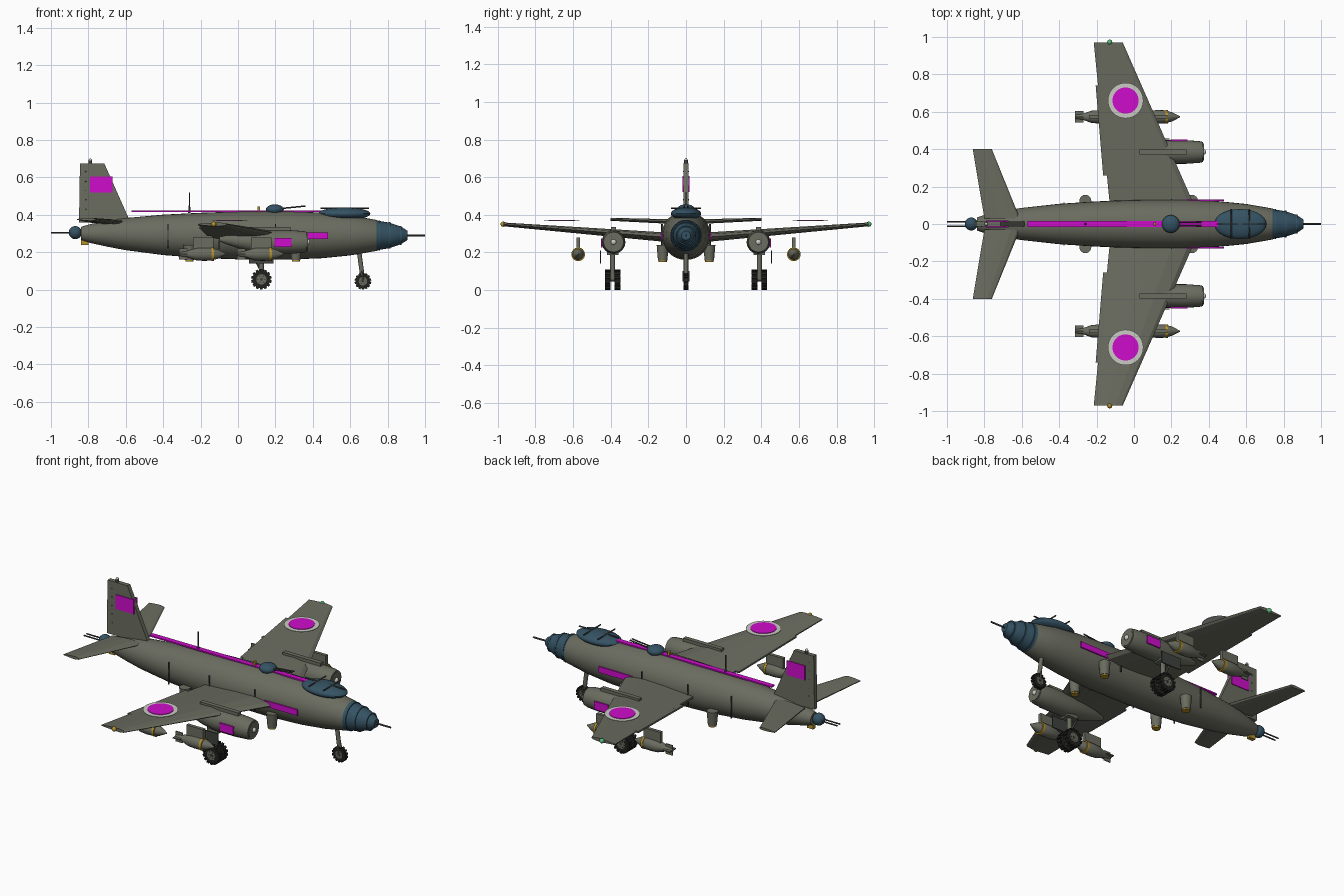
import bpy, bmesh
from math import pi, sin, cos, radians
from mathutils import Vector, Matrix

cube = bpy.data.objects.get("Cube")
if cube:
    bpy.data.objects.remove(cube, do_unlink=True)


def material(name, r, g, b):
    m = bpy.data.materials.new(name)
    m.use_nodes = True
    m.diffuse_color = (r, g, b, 1)
    m.node_tree.nodes["Principled BSDF"].inputs["Base Color"].default_value = (r, g, b, 1)
    return m


BODY = material("olive grey", .145, .15, .115)
GLASS = material("blue glass", .035, .085, .125)
MAGENTA = material("magenta", .62, .004, .6)
PALE = material("pale grey", .6, .6, .56)
RUBBER = material("black rubber", .015, .015, .014)
METAL = material("gun metal", .05, .055, .05)
YELLOW = material("yellow", .45, .28, .025)
GREEN = material("green light", .1, .5, .2)
SIDES = ((1, "left"), (-1, "right"))


def finish(name, bm, *mats, smooth=False):
    bmesh.ops.recalc_face_normals(bm, faces=bm.faces)
    me = bpy.data.meshes.new(name)
    bm.to_mesh(me)
    bm.free()
    ob = bpy.data.objects.new(name, me)
    bpy.context.collection.objects.link(ob)
    for m in mats:
        me.materials.append(m)
    if smooth:
        bpy.ops.object.select_all(action="DESELECT")
        ob.select_set(True)
        bpy.context.view_layer.objects.active = ob
        bpy.ops.object.shade_smooth_by_angle(angle=radians(35))
    return ob


def loft(name, loops, *mats, smooth=False):
    """Skin closed loops of points and cap both ends."""
    bm = bmesh.new()
    rows = [[bm.verts.new(p) for p in loop] for loop in loops]
    n = len(rows[0])
    for a, b in zip(rows, rows[1:]):
        for i in range(n):
            j = (i + 1) % n
            bm.faces.new((a[i], a[j], b[j], b[i]))
    bm.faces.new(rows[0])
    bm.faces.new(rows[-1])
    return finish(name, bm, *mats, smooth=smooth)


def lathe(name, profile, y, *mats, seg=24):
    """Round body along x from (x, radius, centre height) stations."""
    turn = [2 * pi * i / seg for i in range(seg)]
    return loft(name, [[(x, y + r * cos(t), z + r * sin(t)) for t in turn]
                       for x, r, z in profile], *mats, smooth=True)


def box(name, lo, hi, mat):
    bm = bmesh.new()
    lo, hi = Vector(lo), Vector(hi)
    bmesh.ops.create_cube(bm, size=1, matrix=Matrix.Translation((lo + hi) / 2)
                          @ Matrix.Diagonal((*(hi - lo), 1)))
    return finish(name, bm, mat)


def ball(name, c, size, mat, seg=20):
    bm = bmesh.new()
    bmesh.ops.create_uvsphere(bm, u_segments=seg, v_segments=seg // 2, radius=1,
                              matrix=Matrix.Translation(c) @ Matrix.Diagonal((*size, 1)))
    return finish(name, bm, mat, smooth=True)


def rod(name, p, q, r, mat, r2=None, seg=12):
    p, q = Vector(p), Vector(q)
    d = q - p
    bm = bmesh.new()
    bmesh.ops.create_cone(bm, cap_ends=True, segments=seg, radius1=r,
                          radius2=r if r2 is None else r2, depth=d.length,
                          matrix=Matrix.Translation((p + q) / 2)
                          @ d.to_track_quat("Z", "Y").to_matrix().to_4x4())
    return finish(name, bm, mat, smooth=True)


def lens(x0, x1, y, z, t):
    """Aerofoil section between trailing edge x0 and leading edge x1."""
    shape = ((0, .25), (.45, .85), (.75, 1), (.94, .6), (1, 0))
    up = [(x0 + (x1 - x0) * u, y, z + t * v) for u, v in shape]
    down = [(x0 + (x1 - x0) * u, y, z - t * v) for u, v in shape[-2::-1]]
    return up + down


# Fuselage with glazed nose
fuselage = lathe("fuselage", [
    (-.84, .035, .3), (-.8, .048, .3), (-.7, .07, .3), (-.6, .086, .297), (-.4, .108, .293),
    (-.2, .121, .29), (0, .128, .29), (.25, .13, .29), (.45, .122, .29), (.6, .107, .29),
    (.74, .083, .29), (.75, .078, .29), (.81, .068, .29), (.87, .048, .29), (.907, .024, .29)],
    0, BODY, GLASS, seg=32)
for f in fuselage.data.polygons:
    f.material_index = int(f.center.x > .74)
for x, r in ((.755, .081), (.81, .071), (.87, .051)):
    rod("nose_frame", (x - .005, 0, .29), (x + .005, 0, .29), r, GLASS, seg=32)
rod("nose_gun", (.89, 0, .29), (1, 0, .29), .005, METAL)
ball("tail_turret", (-.87, 0, .305), (.035, .035, .035), GLASS)
for s, side in SIDES:
    rod(side + "_tail_gun", (-.88, s * .013, .305), (-1, s * .013, .305), .004, METAL)
box("tail_skid", (-.84, -.012, .24), (-.8, .012, .27), YELLOW)

# Canopy, dorsal turret and spine
ball("canopy", (.568, 0, .406), (.14, .08, .034), GLASS, 28)
rod("canopy_spine_bar", (.44, 0, .436), (.7, 0, .436), .004, METAL)
for x in (.52, .615):
    rod("canopy_cross_bar", (x, -.08, .436), (x, .08, .436), .004, METAL)
ball("dorsal_turret", (.197, 0, .428), (.048, .048, .028), GLASS)
for s, side in SIDES:
    rod(side + "_dorsal_gun", (.22, s * .01, .433), (.36, s * .01, .447), .004, METAL)
box("spine_stripe", (-.57, -.015, .415), (.45, .015, .423), MAGENTA)
box("spine_light", (.103, -.008, .42), (.117, .008, .445), YELLOW)
rod("antenna_mast", (-.26, 0, .41), (-.26, 0, .45), .007, METAL, .004)
rod("antenna_whip", (-.26, 0, .44), (-.26, 0, .52), .003, METAL)

# Tail fin
fin = [(-.85, .36), (-.845, .675), (-.715, .675), (-.575, .36)]
loft("tail_fin", [[(x, y, z) for x, z in fin] for y in (-.013, .013)], BODY)
rod("fin_tip_light", (-.79, 0, .67), (-.79, 0, .69), .01, METAL)
ball("fin_tip_lens", (-.79, 0, .692), (.009, .009, .009), PALE, 12)
for s, side in SIDES:
    box(side + "_fin_patch", (-.79, s * .015 - .003, .52), (-.67, s * .015 + .003, .605), MAGENTA)
    for z in (.43, .48, .53, .58, .63):
        ball(side + "_fin_rivet", (-.815, s * .013, z), (.004, .003, .004), METAL, 8)

    # Tailplane
    loft(side + "_tailplane", [lens(-.8, -.61, s * .03, .362, .013),
                               lens(-.862, -.76, s * .4, .376, .008)], BODY)

    # Wing, flap, tip light and roundel
    loft(side + "_wing", [lens(-.125, .34, s * .06, .277, .026),
                          lens(-.215, -.06, s * .97, .349, .01)], BODY)
    flap = [(-.165, .26, .293), (-.205, .74, .331), (-.12, .74, .331), (-.08, .26, .293)]
    loft(side + "_flap", [[(x, s * y, z + h) for x, y, z in flap] for h in (-.005, .005)], BODY)
    ball(side + "_wing_light", (-.13, s * .972, .35), (.014, .014, .014), GREEN if s > 0 else YELLOW, 12)
    for name, r, h, m in (("ring", .095, .366, PALE), ("disc", .07, .369, MAGENTA)):
        rod(side + "_roundel_" + name, (-.045, s * .66, h), (-.045, s * .66, h + .004), r, m, seg=40)

    # Engine nacelle
    y = s * .385
    lathe(side + "_nacelle", [(-.1, .012, .27), (-.04, .03, .265), (.05, .05, .258), (.15, .063, .255),
                              (.28, .063, .255), (.35, .058, .255), (.37, .053, .255)], y, BODY)
    rod(side + "_intake", (.36, y, .255), (.373, y, .255), .046, BODY, seg=24)
    ball(side + "_intake_hub", (.374, y, .255), (.012, .015, .015), PALE, 12)
    box(side + "_nacelle_fairing", (.03, y - .013, .29), (.28, y + .013, .335), BODY)
    box(side + "_nacelle_patch", (.195, s * .449 - .004, .227), (.285, s * .449 + .004, .275), MAGENTA)
    box(side + "_gear_door", (.06, s * .455 - .003, .14), (.19, s * .455 + .003, .21), METAL)

    # Fuselage patch, panel lines and vertical pods
    box(side + "_fuselage_patch", (.26, s * .128 - .004, .27), (.48, s * .128 + .004, .305), MAGENTA)
    for x, y in ((-.375, .111), (-.1, .126), (.2, .13)):
        box(side + "_panel_line", (x - .003, s * y - .003, .22), (x + .003, s * y + .003, .35), METAL)
    for x in (-.26, .31):
        rod(side + "_pod", (x, s * .124, .158), (x, s * .124, .24), .025, BODY, .032, 16)
        rod(side + "_pod_cap", (x, s * .124, .15), (x, s * .124, .158), .022, YELLOW, seg=16)

    # Bombs on pylons
    y = s * .573
    for x in (-.315, -.005):
        lathe(side + "_bomb", [(x + dx, r, .19) for dx, r in (
            (0, .01), (.04, .016), (.09, .033), (.13, .036), (.17, .035), (.21, .024), (.25, .003))],
            y, BODY, seg=16)
        rod(side + "_bomb_band", (x + .174, y, .19), (x + .188, y, .19), .0365, YELLOW, seg=16)
        for half in ((.03, .003), (.003, .03)):
            box(side + "_bomb_fin", (x, y - half[0], .19 - half[1]),
                (x + .045, y + half[0], .19 + half[1]), BODY)
        box(side + "_pylon", (x + .075, y - .01, .215), (x + .185, y + .01, .28), BODY)


# Landing gear
def wheel(name, c, r, w):
    """Tyre with tread blocks, hub and bolts, turning about y."""
    x, y, z = c
    bm = bmesh.new()
    bmesh.ops.create_cone(bm, cap_ends=True, segments=28, radius1=r * .88, radius2=r * .88, depth=w * .8,
                          matrix=Matrix.Translation(c) @ Matrix.Rotation(pi / 2, 4, "X"))
    blocks = 14
    for i in range(blocks):
        bmesh.ops.create_cube(bm, size=1, matrix=Matrix.Translation(c)
                              @ Matrix.Rotation(2 * pi * i / blocks, 4, "Y")
                              @ Matrix.Translation((0, 0, r * .9))
                              @ Matrix.Diagonal((r * .26, w, r * .2, 1)))
    finish(name + "_tyre", bm, RUBBER)
    rod(name + "_hub", (x, y - w * .46, z), (x, y + w * .46, z), r * .5, BODY, seg=20)
    rod(name + "_axle_cap", (x, y - w * .52, z), (x, y + w * .52, z), r * .15, METAL)
    for i in range(6):
        bx, bz = x + r * .34 * cos(i * pi / 3), z + r * .34 * sin(i * pi / 3)
        rod(name + "_bolt", (bx, y - w * .5, bz), (bx, y + w * .5, bz), r * .07, METAL, seg=8)


wheel("nose_wheel", (.668, 0, .045), .045, .024)
rod("nose_strut", (.645, 0, .22), (.664, 0, .08), .012, BODY)
for s, side in SIDES:
    rod(side + "_nose_fork", (.662, s * .015, .1), (.668, s * .015, .045), .004, BODY)
    y = s * .39
    rod(side + "_main_strut", (.125, y, .055), (.125, y, .22), .014, BODY)
    rod(side + "_main_brace", (.07, y, .21), (.122, y, .1), .006, METAL)
    box(side + "_gear_mount", (.09, y - .03, .185), (.16, y + .03, .205), BODY)
    rod(side + "_main_axle", (.125, y - .035, .055), (.125, y + .035, .055), .009, METAL)
    for k, pos in ((-1, "inner"), (1, "outer")):
        wheel(f"{side}_{pos}_wheel", (.125, y + s * k * .026, .055), .055, .03)
